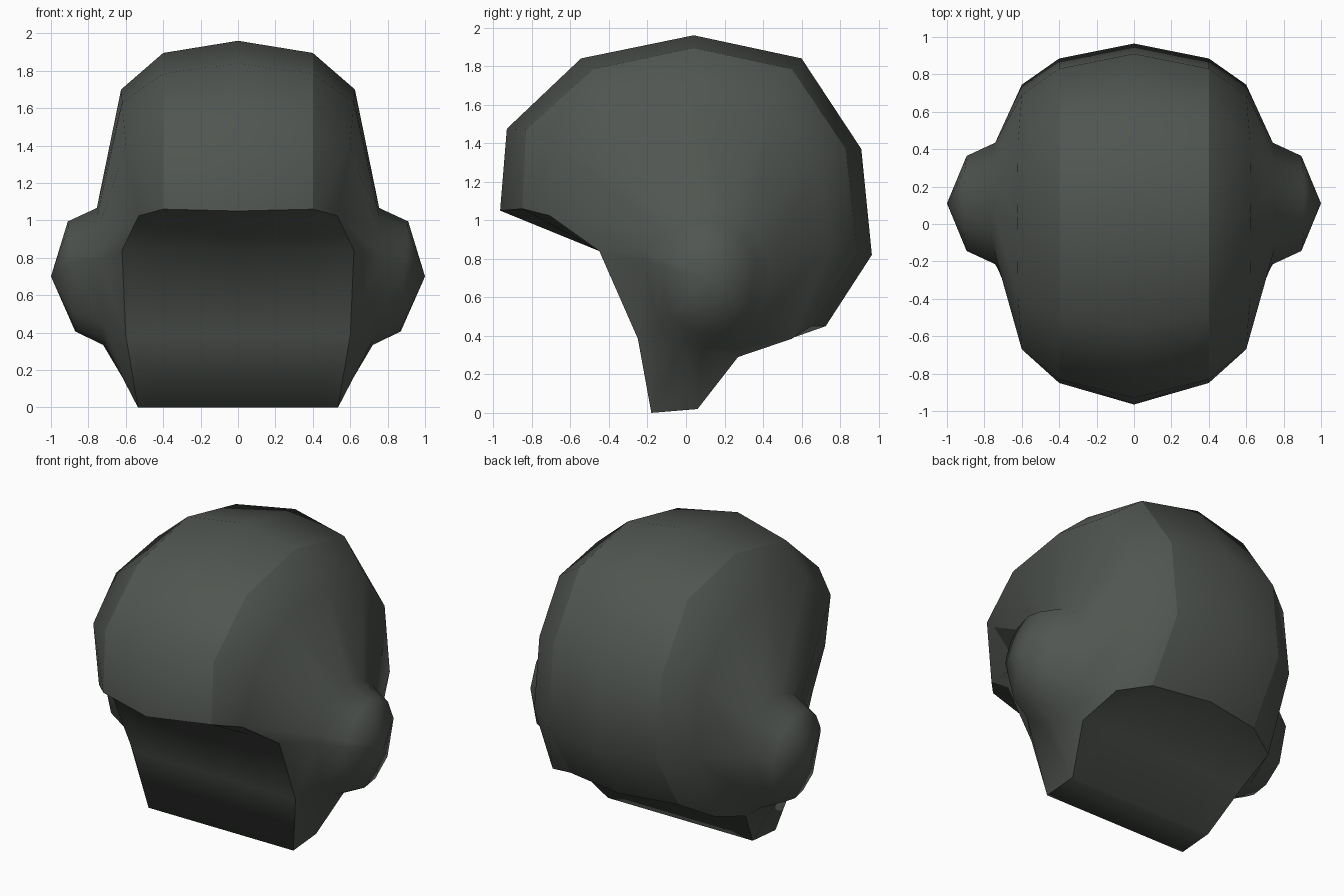
import bpy, bmesh, math

if "Cube" in bpy.data.objects:
    bpy.data.objects.remove(bpy.data.objects["Cube"])

mat = bpy.data.materials.new("dark grey green")
mat.diffuse_color = (0.082, 0.092, 0.082, 1)
mat.use_nodes = True
mat.node_tree.nodes["Principled BSDF"].inputs["Base Color"].default_value = mat.diffuse_color

# Shell outline: (y, z) on the centre line, (y, z) at x = 0.4, (x, y, z) at the side edge
shell = [
    ((-.965, 1.05), (-.85, 1.06), (.53, -.71, 1.025)),
    ((-.93, 1.475), (-.83, 1.47), (.60, -.67, 1.40)),
    ((-.545, 1.84), (-.48, 1.785), (.62, -.40, 1.63)),
    ((.04, 1.96), (.04, 1.895), (.625, .04, 1.70)),
    ((.60, 1.84), (.55, 1.785), (.62, .45, 1.63)),
    ((.91, 1.37), (.83, 1.37), (.60, .69, 1.32)),
    ((.965, .82), (.885, .84), (.60, .745, .86)),
    ((.725, .45), (.65, .45), (.60, .55, .385)),
]
# Underside and face opening: straight across in x
under = [(.63, .27, .29), (.535, .06, .02), (.535, -.18, 0),
         (.60, -.25, .385), (.62, -.45, .84)]
rows = shell + [((y, z), (y, z), (x, y, z)) for x, y, z in under]
n = len(rows)

bm = bmesh.new()
centre = [bm.verts.new((0, *r[0])) for r in rows]
band = [bm.verts.new((.4, *r[1])) for r in rows]
edge = [bm.verts.new(r[2]) for r in rows]

# Ear cup rings follow the side edge, seen from the cup centre
EY, EZ = .11, .70


def ear_ring(x, ry, rz, tilt):
    ring = []
    for _, _, (_, y, z) in rows:
        a = math.atan2(z - EZ, y - EY)
        ring.append(bm.verts.new((x + tilt * math.sin(a), EY + ry * math.cos(a), EZ + rz * math.sin(a))))
    return ring


base = ear_ring(.738, .335, .367, .017)
mid = ear_ring(.89, .262, .295, .02)
tip = bm.verts.new((1, EY, EZ))

# Join the rings
loops = [centre, band, edge, base, mid]
for a, b in zip(loops, loops[1:]):
    for i in range(n):
        j = (i + 1) % n
        bm.faces.new((a[i], a[j], b[j], b[i]))
for i in range(n):
    bm.faces.new((mid[i], mid[(i + 1) % n], tip))
bmesh.ops.recalc_face_normals(bm, faces=bm.faces)
# Open half shell: make sure the tip faces outward
if tip.link_faces[0].normal.x < 0:
    bmesh.ops.reverse_faces(bm, faces=bm.faces)


# Creases: centre band border and the opening outline
def crease(a, b):
    e = bm.edges.get((a, b))
    if e:
        e.smooth = False


for i in range(7):
    crease(band[i], band[i + 1])
for i in range(7, n):
    crease(edge[i], edge[(i + 1) % n])
for k in (0, 7):
    crease(centre[k], band[k])
    crease(band[k], edge[k])
for f in bm.faces:
    f.smooth = True

me = bpy.data.meshes.new("helmet")
bm.to_mesh(me)
bm.free()
me.materials.append(mat)
ob = bpy.data.objects.new("helmet", me)
bpy.context.collection.objects.link(ob)
m = ob.modifiers.new("mirror", 'MIRROR')
m.use_clip = True
